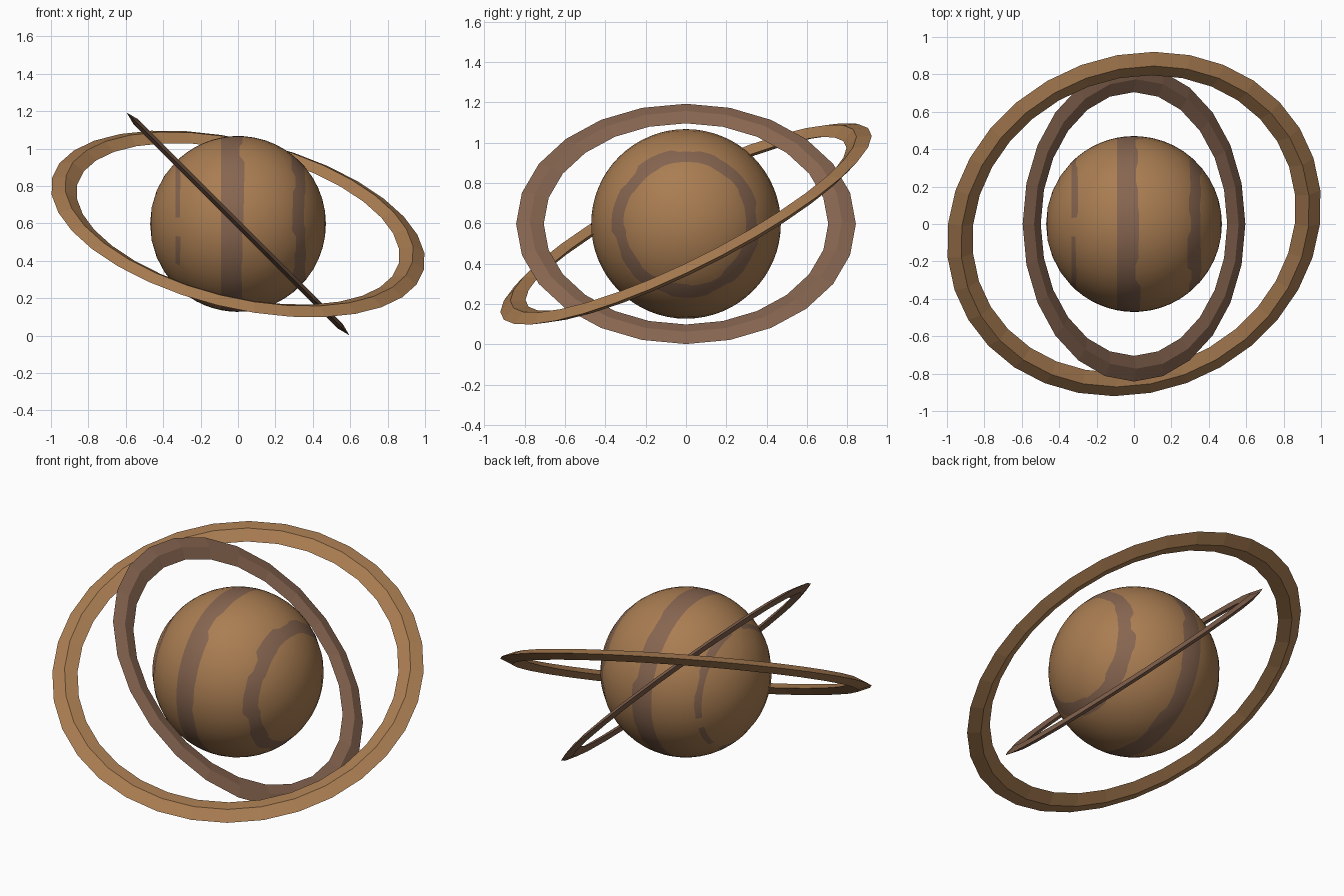
import bpy, bmesh, math, random

cube = bpy.data.objects.get("Cube")
if cube:
    bpy.data.objects.remove(cube, do_unlink=True)

random.seed(4)
CENTER = (0, 0, 0.597)
RADIUS = 0.47
COLUMNS = 64


def material(name, color):
    mat = bpy.data.materials.new(name)
    mat.use_nodes = True
    mat.diffuse_color = (*color, 1)
    mat.node_tree.nodes["Principled BSDF"].inputs["Base Color"].default_value = (*color, 1)
    return mat


tan = material("tan", (0.40, 0.205, 0.084))
brown = material("dusty brown", (0.24, 0.13, 0.08))


def ring(name, outer, inner, half_height, segments, tilt, mat):
    """Ring with a flattened diamond cross-section."""
    half_width = (outer - inner) / 2
    bpy.ops.mesh.primitive_torus_add(
        major_segments=segments, minor_segments=4, major_radius=(outer + inner) / 2,
        minor_radius=half_width, location=CENTER, rotation=[math.radians(a) for a in tilt])
    obj = bpy.context.object
    obj.name = name
    obj.scale.z = half_height / half_width
    obj.data.materials.append(mat)
    bpy.ops.object.shade_flat()


def ragged(x, amount):
    """Band edge along x that wanders in short steps around the planet."""
    edge, offset = [], 0
    for i in range(COLUMNS):
        if i % 3 == 0:
            offset = random.uniform(-amount, amount)
        edge.append(x + offset)
    return edge


def clean(x):
    return [x] * COLUMNS


def planet():
    # Band edges between the poles, with plain rows filling the gaps
    edges = [clean(-0.335), ragged(-0.305, 0.008), clean(-0.09),
             ragged(0.022, 0.016), ragged(0.30, 0.014), ragged(0.358, 0.006)]
    fills = [4, 1, 5, 3, 5, 1, 5]
    limits = [clean(-RADIUS)] + edges + [clean(RADIUS)]
    rows, row_band = [], []
    for band, count in enumerate(fills):
        for k in range(count):
            row = []
            for a, b in zip(limits[band], limits[band + 1]):
                ta, tb = math.acos(-a / RADIUS), math.acos(-b / RADIUS)
                row.append(ta + (tb - ta) * k / count)
            rows.append(row)
            row_band.append(band)

    # Vertices turned around the x axis, starting at the front
    bm = bmesh.new()
    grid = []
    for row in rows[1:]:
        loop = []
        for i, t in enumerate(row):
            phi = math.tau * i / COLUMNS
            r = RADIUS * math.sin(t)
            loop.append(bm.verts.new((-RADIUS * math.cos(t), -r * math.cos(phi), r * math.sin(phi))))
        grid.append(loop)
    west = bm.verts.new((-RADIUS, 0, 0))
    east = bm.verts.new((RADIUS, 0, 0))

    # The narrow band is broken at these angles in degrees
    gaps = [(0, 3), (81, 97), (192, 204), (232, 250), (285, 318), (346, 360)]
    for i in range(COLUMNS):
        j = (i + 1) % COLUMNS
        bm.faces.new((west, grid[0][j], grid[0][i]))
        bm.faces.new((east, grid[-1][i], grid[-1][j]))
        angle = (i + 0.5) * 360 / COLUMNS
        broken = any(a < angle < b for a, b in gaps)
        for k in range(len(grid) - 1):
            face = bm.faces.new((grid[k][i], grid[k][j], grid[k + 1][j], grid[k + 1][i]))
            band = row_band[k + 1]
            if band in (3, 5) or (band == 1 and not broken):
                face.material_index = 1
    bmesh.ops.recalc_face_normals(bm, faces=bm.faces[:])
    for face in bm.faces:
        face.smooth = True
    mesh = bpy.data.meshes.new("planet")
    bm.to_mesh(mesh)
    bm.free()
    mesh.materials.append(tan)
    mesh.materials.append(brown)
    obj = bpy.data.objects.new("planet", mesh)
    obj.location = CENTER
    bpy.context.collection.objects.link(obj)


planet()
ring("outer_ring", 1.024, 0.885, 0.03, 32, (26, 13.8, 0), tan)
ring("inner_ring", 0.842, 0.705, 0.018, 24, (0, 45, 0), brown)
